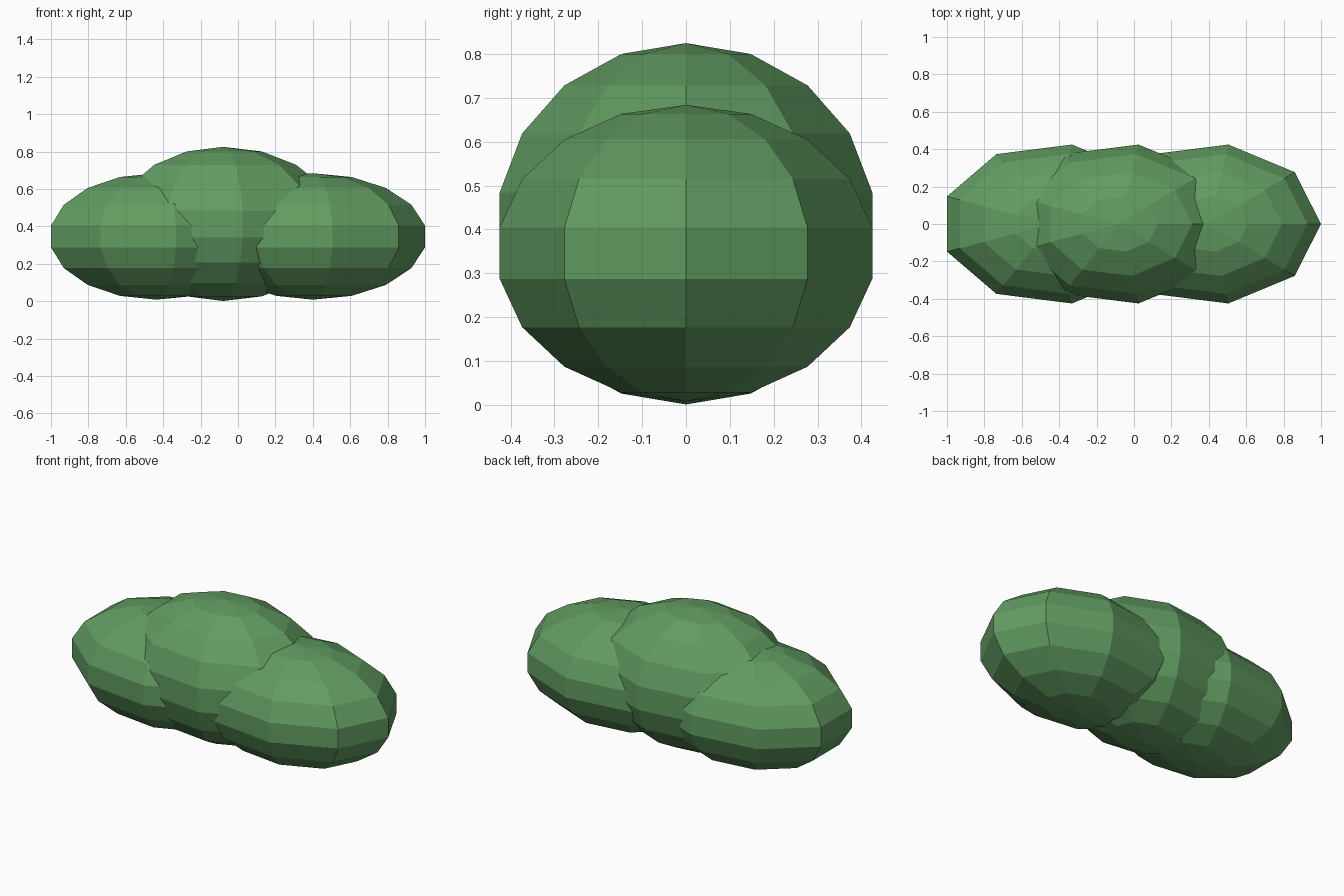
import bpy, bmesh, math

if "Cube" in bpy.data.objects:
    bpy.data.objects.remove(bpy.data.objects["Cube"])

leaf = bpy.data.materials.new("leaf_green")
leaf.diffuse_color = (0.12, 0.33, 0.12, 1)
leaf.use_nodes = True
leaf.node_tree.nodes["Principled BSDF"].inputs["Base Color"].default_value = leaf.diffuse_color

SEGMENTS = 9
RINGS = 9


def clump(name, x, z, rx, ry, rz):
    """Faceted ellipsoid with one column of corners pointing to +x."""
    bm = bmesh.new()
    top = bm.verts.new((0, 0, rz))
    bottom = bm.verts.new((0, 0, -rz))
    rows = []
    for i in range(1, RINGS):
        p = math.pi * i / RINGS
        row = []
        for j in range(SEGMENTS):
            a = 2 * math.pi * j / SEGMENTS
            row.append(bm.verts.new((rx * math.sin(p) * math.cos(a),
                                     ry * math.sin(p) * math.sin(a),
                                     rz * math.cos(p))))
        rows.append(row)
    for j in range(SEGMENTS):
        k = (j + 1) % SEGMENTS
        bm.faces.new((top, rows[0][j], rows[0][k]))
        bm.faces.new((bottom, rows[-1][k], rows[-1][j]))
        for upper, lower in zip(rows, rows[1:]):
            bm.faces.new((upper[j], lower[j], lower[k], upper[k]))
    mesh = bpy.data.meshes.new(name)
    bm.to_mesh(mesh)
    bm.free()
    mesh.materials.append(leaf)
    obj = bpy.data.objects.new(name, mesh)
    obj.location = (x, 0, z)
    bpy.context.collection.objects.link(obj)


# Tall middle clump flanked by two lower ones
clump("bush_middle", -0.08, 0.413, 0.609, 0.438, 0.412)
clump("bush_left", -0.436, 0.346, 0.609, 0.438, 0.338)
clump("bush_right", 0.40, 0.346, 0.609, 0.438, 0.338)
